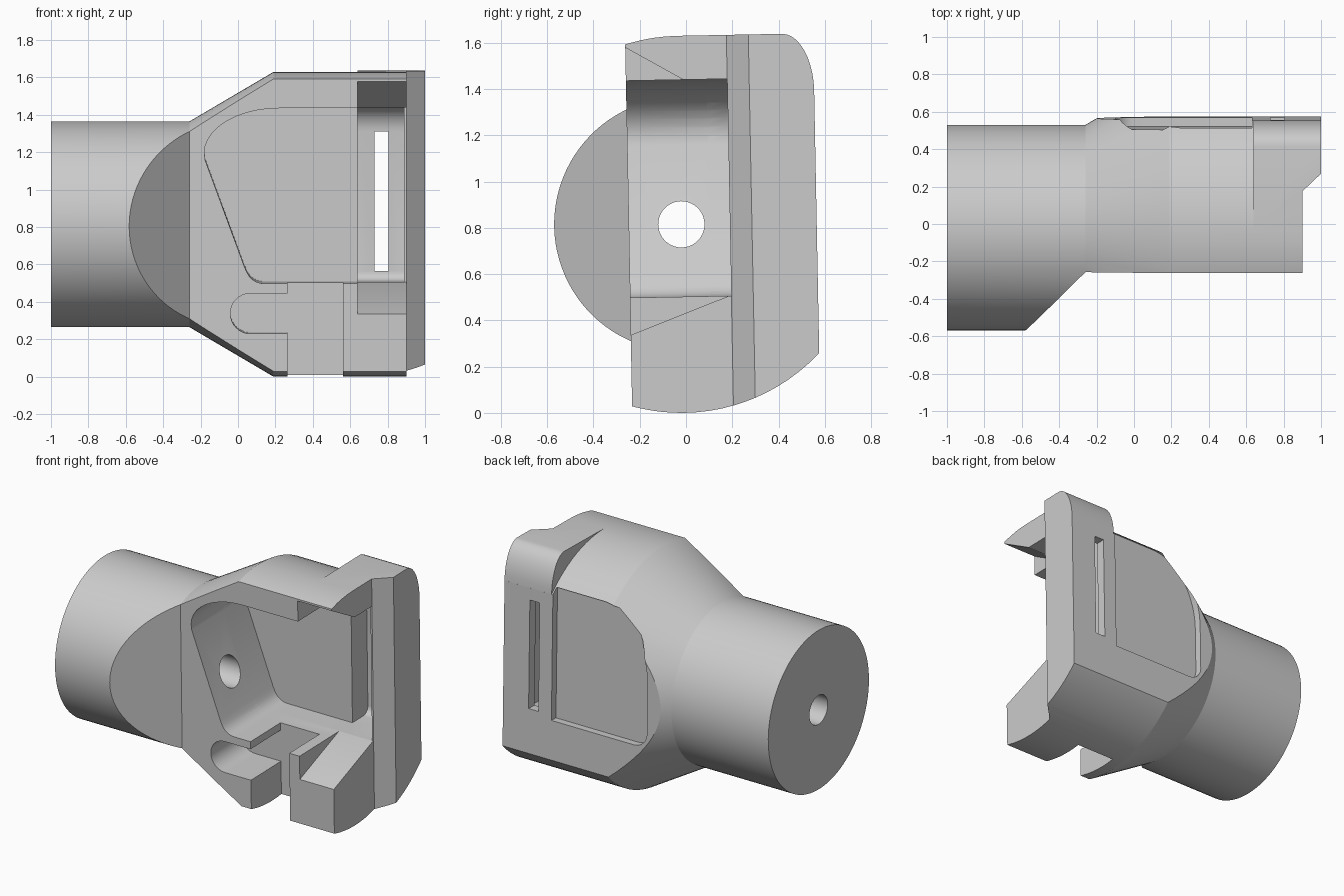
import bpy, bmesh, math
from mathutils import Matrix, Vector

cube = bpy.data.objects.get("Cube")
if cube:
    bpy.data.objects.remove(cube, do_unlink=True)

AXIS_Y, AXIS_Z = -0.02, 0.815
TILT = math.radians(1.1)

grey = bpy.data.materials.new("plain_grey")
grey.use_nodes = True
grey.diffuse_color = (0.6, 0.6, 0.6, 1)
grey.node_tree.nodes["Principled BSDF"].inputs["Base Color"].default_value = (0.6, 0.6, 0.6, 1)


def to_object(bm, name):
    bmesh.ops.recalc_face_normals(bm, faces=bm.faces)
    mesh = bpy.data.meshes.new(name)
    bm.to_mesh(mesh)
    bm.free()
    mesh.materials.append(grey)
    ob = bpy.data.objects.new(name, mesh)
    bpy.context.collection.objects.link(ob)
    return ob


def prism(name, points, axis, start, end):
    """Extrude a 2D outline along an axis; the outline uses the other two axes in order."""
    bm = bmesh.new()
    place = {"x": lambda a, b: (start, a, b),
             "y": lambda a, b: (a, start, b),
             "z": lambda a, b: (a, b, start)}[axis]
    face = bm.faces.new([bm.verts.new(place(a, b)) for a, b in points])
    moved = bmesh.ops.extrude_face_region(bm, geom=[face])["geom"]
    step = Vector([end - start if c == axis else 0 for c in "xyz"])
    bmesh.ops.translate(bm, vec=step, verts=[v for v in moved if isinstance(v, bmesh.types.BMVert)])
    return to_object(bm, name)


def box(name, x, y, z):
    return prism(name, [(x[0], y[0]), (x[1], y[0]), (x[1], y[1]), (x[0], y[1])], "z", *z)


def lathe(name, profile, sides):
    """Revolve (x, radius) points around the long axis of the body."""
    bm = bmesh.new()
    rings = []
    for x, r in profile:
        turn = [2 * math.pi * i / sides for i in range(sides)]
        rings.append([bm.verts.new((x, AXIS_Y + r * math.cos(t), AXIS_Z + r * math.sin(t))) for t in turn])
    for a, b in zip(rings, rings[1:]):
        for i in range(sides):
            j = (i + 1) % sides
            bm.faces.new((a[i], a[j], b[j], b[i]))
    bm.faces.new(rings[0])
    bm.faces.new(rings[-1])
    return to_object(bm, name)


def arc(cx, cy, rx, ry, a, b, n=10):
    angles = [math.radians(a + (b - a) * i / n) for i in range(n + 1)]
    return [(cx + rx * math.cos(t), cy + ry * math.sin(t)) for t in angles]


def combine(target, tool, operation="DIFFERENCE"):
    mod = target.modifiers.new(tool.name, "BOOLEAN")
    mod.operation, mod.solver, mod.object = operation, "EXACT", tool
    bpy.context.view_layer.objects.active = target
    bpy.ops.object.modifier_apply(modifier=mod.name)
    bpy.data.objects.remove(tool, do_unlink=True)


# Round neck flaring into the head
body = lathe("housing", [(-1, 0.55), (-0.26, 0.55), (0.19, 0.815), (1.05, 0.815)], 96)

# Squared end block with a rounded rear corner
corner = arc(0.43, 1.38, 0.135, 0.25, 0, 90)
end_block = prism("end_block", [(-0.02, 0.9), (0.565, 0.9)] + corner + [(-0.02, 1.63)], "x", 0.64, 1.07)
combine(body, end_block, "UNION")

# Flat front, slanted neck and chamfered end plate
combine(body, prism("front_trim", [(-0.75, -0.738), (-0.26, -0.248), (0.9, -0.248), (0.9, 0.19),
                                  (1.1, 0.38), (1.1, -1.2), (-0.75, -1.2)], "z", -0.5, 2.2))
combine(body, box("rear_trim", (-1.3, 1.3), (0.565, 1.2), (-0.5, 2.2)))
combine(body, box("end_trim", (1.0, 1.3), (-1.3, 1.3), (-0.5, 2.2)))

# Main cavity, open to the front and the end
left_wall = (arc(0.22, 1.2, 0.4, 0.24, 90, 180) + [(-0.175, 1.16), (0.035, 0.59)]
             + arc(0.14, 0.6, 0.1, 0.098, 205, 270, 5))


def cavity_outline(right):
    return left_wall + [(right, 0.502), (right, 1.44)]


combine(body, prism("cavity_front", cavity_outline(1.2), "y", -0.6, 0.19))
combine(body, prism("cavity_deep", cavity_outline(0.65), "y", 0.1, 0.33))

# Flared opening and rounded pocket by the end plate
combine(body, prism("flare", [(-0.5, 1.73), (-0.25, 1.585), (0, 1.44), (0.18, 1.44), (0.18, 0.502),
                              (-0.25, 0.34), (-0.5, 0.247)], "x", 0.64, 1.2))
pocket = ([(0.05, 0.502)] + arc(0.45, 0.552, 0.05, 0.05, -90, 0, 5)
          + arc(0.37, 1.3, 0.13, 0.14, 0, 90) + [(0.05, 1.44)])
combine(body, prism("pocket", pocket, "x", 0.64, 0.888))
combine(body, box("strap_slot", (0.73, 0.805), (0.4, 0.8), (0.555, 1.3)))

# Shallow recess on the rear
recess = ([(0.63, 0.52), (0.63, 1.42)] + arc(0.25, 0.95, 0.35, 0.47, 90, 180)
          + arc(0.0, 0.62, 0.1, 0.1, 180, 270, 6))
combine(body, prism("rear_recess", recess, "y", 0.515, 0.8))

# Lower channel and round-ended side slot
combine(body, box("lower_channel", (0.265, 0.562), (-0.6, 0.08), (-0.3, 0.56)))
side_slot = arc(0.067, 0.342, 0.108, 0.108, 90, 270, 16) + [(0.3, 0.234), (0.3, 0.45)]
combine(body, prism("side_slot", side_slot, "y", -0.6, 0.08))

# Cable hole along the axis
combine(body, lathe("cable_hole", [(-1.2, 0.1), (0.3, 0.1)], 40))

# Slight twist around the long axis, then smooth the round surfaces
pivot = Matrix.Translation((0, AXIS_Y, AXIS_Z))
body.data.transform(pivot @ Matrix.Rotation(TILT, 4, "X") @ pivot.inverted())
for ob in bpy.context.selected_objects:
    ob.select_set(False)
body.select_set(True)
bpy.context.view_layer.objects.active = body
bpy.ops.object.shade_smooth_by_angle(angle=math.radians(25))
